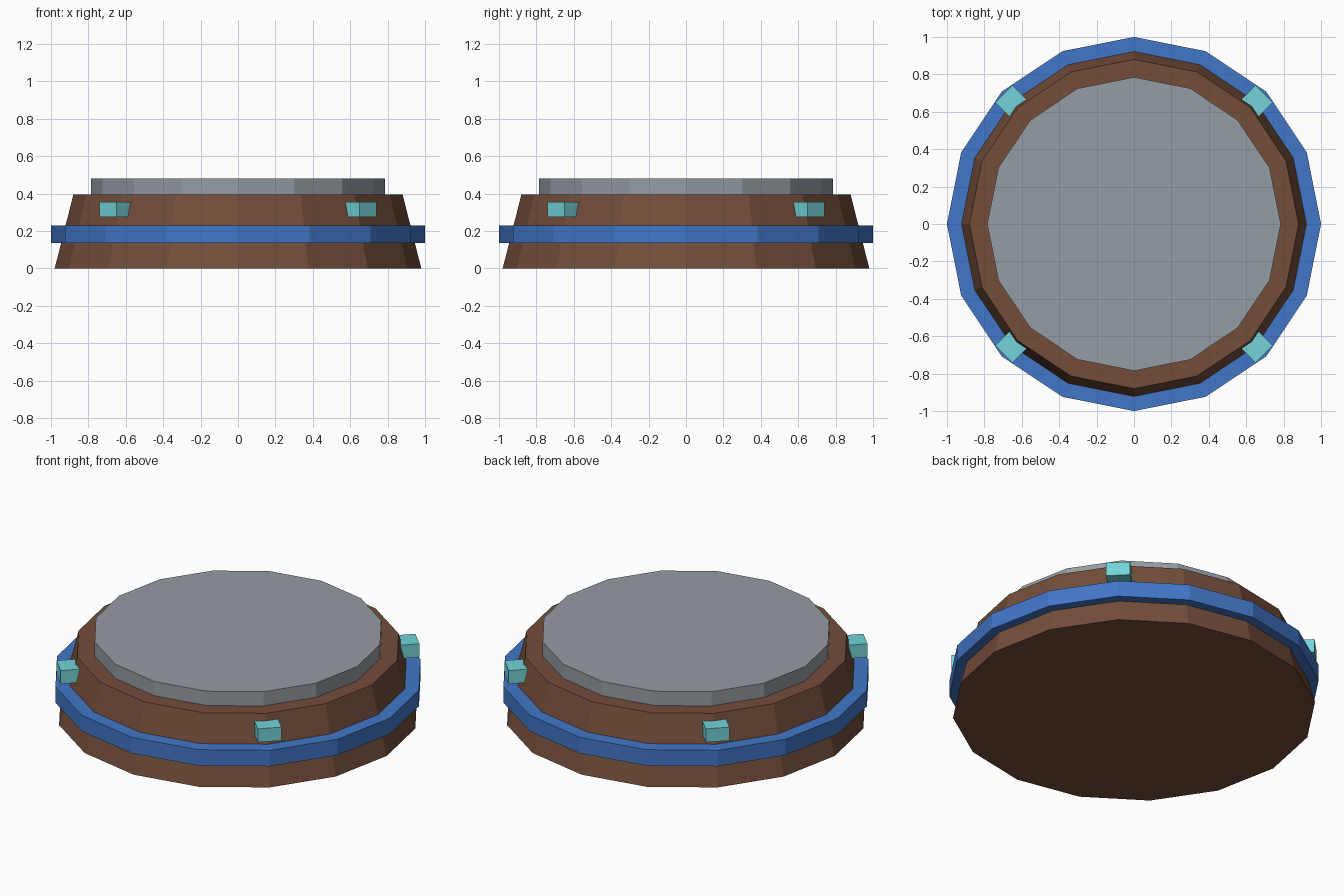
import bpy
import math

cube = bpy.data.objects.get("Cube")
if cube:
    bpy.data.objects.remove(cube, do_unlink=True)


def linear(c):
    c /= 255
    return c / 12.92 if c <= 0.04045 else ((c + 0.055) / 1.055) ** 2.4


def material(name, *rgb):
    colour = (*[linear(c) for c in rgb], 1)
    mat = bpy.data.materials.new(name)
    mat.use_nodes = True
    mat.diffuse_color = colour
    shader = mat.node_tree.nodes["Principled BSDF"]
    shader.inputs["Base Color"].default_value = colour
    shader.inputs["Roughness"].default_value = 0.8
    return mat


brown = material("brown_wood", 115, 77, 57)
blue = material("blue_band", 65, 118, 199)
grey = material("grey_stone", 148, 156, 163)
teal = material("teal_gem", 115, 212, 217)


def drum(name, r_bottom, r_top, z_bottom, z_top, mat):
    """Flat-sided drum with a corner on each axis."""
    bpy.ops.mesh.primitive_cone_add(
        vertices=16, radius1=r_bottom, radius2=r_top,
        depth=z_top - z_bottom, location=(0, 0, (z_bottom + z_top) / 2))
    obj = bpy.context.object
    obj.name = name
    obj.data.materials.append(mat)
    return obj


# Tapered body, surrounding band and top slab
drum("base_body", 0.98, 0.88, 0, 0.395, brown)
drum("blue_band", 1.0, 1.0, 0.135, 0.23, blue)
drum("top_slab", 0.785, 0.785, 0.38, 0.48, grey)

# Four blocks set into the body on the diagonals
for i, side in enumerate(("back_left", "back_right", "front_right", "front_left")):
    angle = math.radians(45 + 90 * i)
    bpy.ops.mesh.primitive_cube_add(
        size=1, location=(0.918 * math.cos(angle), 0.918 * math.sin(angle), 0.315),
        rotation=(0, 0, angle))
    block = bpy.context.object
    block.name = side + "_block"
    block.scale = (0.13, 0.13, 0.08)
    block.data.materials.append(teal)
